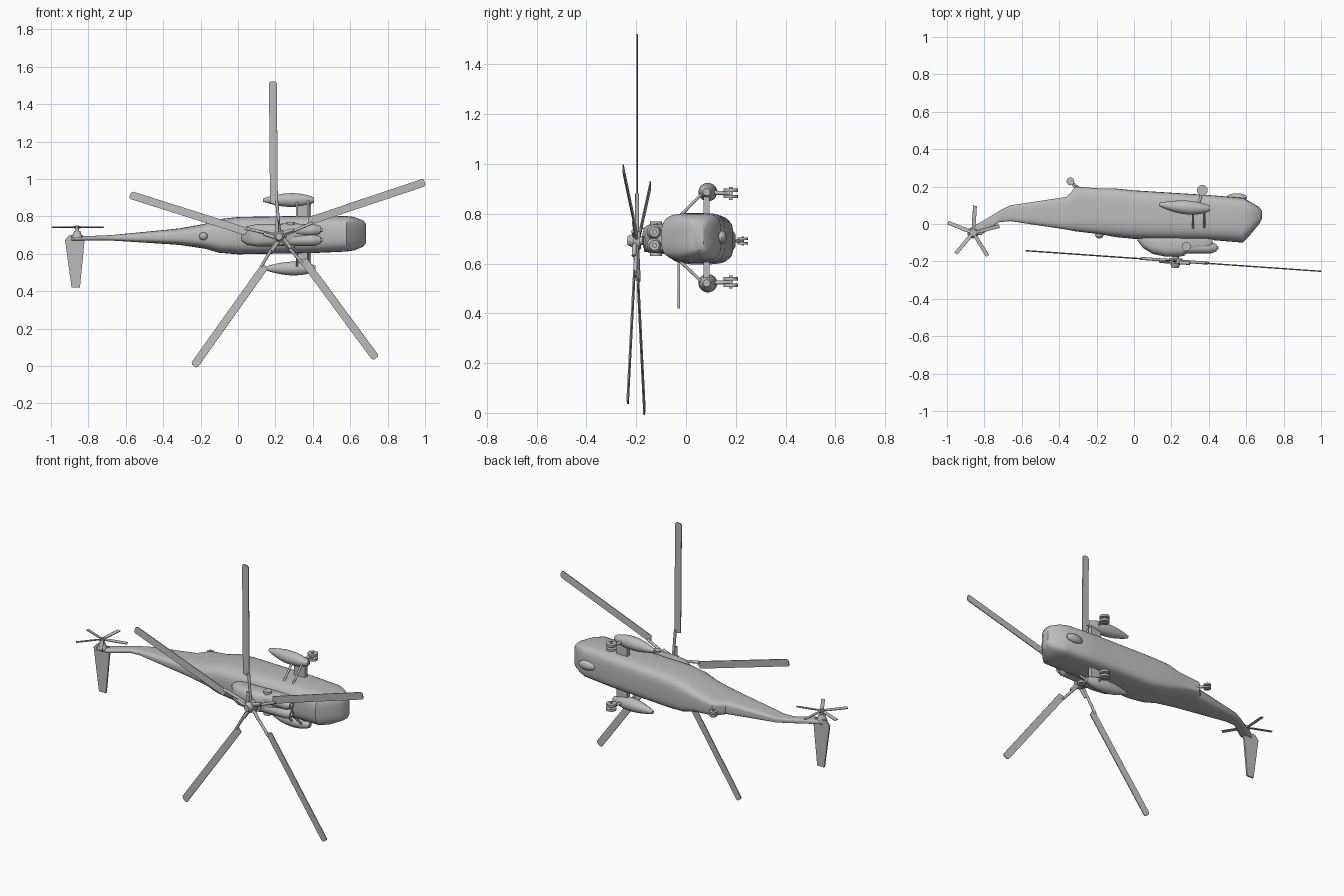
import bpy, bmesh, math
from mathutils import Matrix, Vector

cube = bpy.data.objects.get("Cube")
if cube:
    bpy.data.objects.remove(cube)

colour = (.5, .5, .5, 1)
grey = bpy.data.materials.new("plain grey")
grey.use_nodes = True
grey.diffuse_color = colour
grey.node_tree.nodes["Principled BSDF"].inputs["Base Color"].default_value = colour

ACROSS = Vector((0, 0, 1))
BLADES = range(5)
SIDES = {"left": ACROSS, "right": -ACROSS}


def finish(name, bm):
    bmesh.ops.recalc_face_normals(bm, faces=bm.faces)
    mesh = bpy.data.meshes.new(name)
    bm.to_mesh(mesh)
    bm.free()
    mesh.materials.append(grey)
    part = bpy.data.objects.new(name, mesh)
    bpy.context.collection.objects.link(part)
    bpy.ops.object.select_all(action="DESELECT")
    part.select_set(True)
    bpy.context.view_layer.objects.active = part
    bpy.ops.object.shade_smooth_by_angle(angle=math.radians(35))


def centre_line(x):
    return .7 + .017 * (x - .2)


def rounded(value, power):
    return math.copysign(abs(value) ** (2 / power), value)


def loft(name, stations, roof_power, belly_power, centre=centre_line, sides=32):
    """Skin along x; each station is x, roof y, belly y and half width."""
    bm = bmesh.new()
    rings = []
    for x, roof, belly, width in stations:
        ring = []
        for i in range(sides):
            angle = math.tau * (i + .5) / sides
            down = math.sin(angle)
            power = belly_power if down > 0 else roof_power
            y = (roof + belly) / 2 + (belly - roof) / 2 * rounded(down, power)
            z = centre(x) + width * rounded(math.cos(angle), power)
            ring.append(bm.verts.new((x, y, z)))
        rings.append(ring)
    for ring, following in zip(rings, rings[1:]):
        for i in range(sides):
            j = (i + 1) % sides
            bm.faces.new((ring[i], ring[j], following[j], following[i]))
    bm.faces.new(rings[0])
    bm.faces.new(rings[-1])
    finish(name, bm)


def rod(name, start, end, radius, end_radius=None, sides=16):
    start, end = Vector(start), Vector(end)
    along = end - start
    turn = along.to_track_quat("Z", "Y").to_matrix().to_4x4()
    bm = bmesh.new()
    bmesh.ops.create_cone(bm, cap_ends=True, segments=sides, radius1=radius,
                          radius2=end_radius or radius, depth=along.length,
                          matrix=Matrix.Translation((start + end) / 2) @ turn)
    finish(name, bm)


def ball(name, centre, size):
    bm = bmesh.new()
    bmesh.ops.create_uvsphere(bm, u_segments=20, v_segments=10, radius=1,
                              matrix=Matrix.Translation(centre) @ Matrix.Diagonal((*size, 1)))
    finish(name, bm)


def plate(name, outline, thickness, placement):
    """Flat outline in local xy, thickened along local z."""
    bm = bmesh.new()
    face = bm.faces.new([bm.verts.new((x, y, -thickness / 2)) for x, y in outline])
    extruded = bmesh.ops.extrude_face_region(bm, geom=[face])["geom"]
    raised = [item for item in extruded if isinstance(item, bmesh.types.BMVert)]
    bmesh.ops.translate(bm, vec=(0, 0, thickness), verts=raised)
    bm.transform(placement)
    finish(name, bm)


def twin_wheels(name, centre, radius, gap, thickness):
    rod(name + "_axle", centre - ACROSS * gap, centre + ACROSS * gap, radius / 4)
    for side, outward in SIDES.items():
        inner = centre + outward * (gap - thickness) / 2
        rod(name + "_" + side, inner, inner + outward * thickness, radius)


def spin(degrees, axis):
    return Matrix.Rotation(math.radians(degrees), 4, axis)


# Hull with stepped boat bottom, and tail boom bending into the fin
loft("hull", [
    (.685, .03, .07, .05), (.67, 0, .09, .07), (.62, -.06, .12, .09), (.58, -.1, .14, .095),
    (.4, -.085, .155, .1), (0, -.08, .18, .1), (-.1, -.07, .19, .09), (-.18, -.055, .19, .066),
    (-.31, -.04, .2, .045), (-.36, -.03, .145, .04), (-.66, .015, .1, .016),
    (-.72, .01, .07, .013), (-.82, -.06, .01, .012), (-.89, -.06, -.03, .01)], 3.2, 4.5)

# Roof fairing
deck = -.05
loft("roof_fairing", [
    (.02, -.09, deck, .03), (.05, -.13, deck, .05), (.1, -.16, deck, .06), (.17, -.175, deck, .06),
    (.25, -.175, deck, .06), (.29, -.155, deck, .06), (.4, -.14, deck, .055), (.42, -.11, deck, .05)], 3, 3)

for side, outward in SIDES.items():
    # Engine with intake and exhaust
    engine = Vector((.41, -.127, .7)) + outward * .027
    forward = Vector((.03, 0, 0))
    rod(side + "_engine", engine - forward * 6, engine, .031)
    rod(side + "_intake", engine, engine + forward, .031, .02)
    rod(side + "_intake_hub", engine + forward, engine + forward * 1.4, .01)
    exhaust = Vector((.28, -.12, .7))
    rod(side + "_exhaust", exhaust, exhaust + outward * .07, .024)

    # Float: blunt in front, thin and raised behind
    middle = Vector((.34, .08, .704)) + outward * .183
    sections = []
    for i in range(1, 16):
        t = i / 16
        radius = .037 * math.sin(math.pi * t ** 1.2) ** .65
        height = .083 + .024 * (1 - t) ** 2
        sections.append((.12 + t * .31 - outward.z * .005, height - radius, height + radius, radius))
    loft(side + "_float", sections, 2, 2, lambda x: middle.z)

    # Float pylon and braces
    plate(side + "_float_pylon", [(.32, .07), (.39, .07), (.39, .095), (.32, .095)], .11,
          Matrix.Translation(ACROSS * .7 + outward * .13))
    for x in (.315, .375):
        rod(side + "_brace", (x, .07, middle.z), Vector((x, -.03, .7)) + outward * .085, .006)

    # Main wheels
    wheels = Vector((.365, .18, middle.z)) - outward * .005
    rod(side + "_wheel_leg", middle, wheels, .008)
    twin_wheels(side + "_wheel", wheels, .029, .026, .013)

# Tail wheel
tail_wheel = Vector((-.34, .228, .69))
for x in (-.29, -.31):
    rod("tail_wheel_leg", (x, .19, tail_wheel.z), tail_wheel, .006)
twin_wheels("tail_wheel", tail_wheel, .021, .018, .01)

# Blister under the nose and beacon on the spine
ball("nose_blister", (.55, .142, centre_line(.55)), (.055, .022, .027))
ball("spine_beacon", (-.185, -.057, centre_line(-.185)), (.023, .02, .021))

# Main rotor on a mast tilted with the hull
hub = Matrix.Translation((.222, -.197, .692)) @ spin(-4, "Z") @ spin(90, "X")
for name, low, high, radius, end_radius in (
        ("rotor_mast", -.06, .02, .018, .018), ("swash_plate", -.04, -.03, .045, .045),
        ("rotor_head", -.014, .014, .036, .036), ("rotor_cap", .014, .038, .028, .018)):
    rod(name, hub @ (ACROSS * low), hub @ (ACROSS * high), radius, end_radius)
for i in BLADES:
    turn = hub @ spin(18.3 + i * 360 / len(BLADES), "Z")
    rod("blade_arm", turn @ Vector((.02, 0, 0)), turn @ Vector((.19, .014, 0)), .008)
    rod("blade_damper", turn @ Vector((.025, .012, .008)), turn @ Vector((.085, .012, .008)), .009)
    plate("rotor_blade", [(.165, .008), (.82, .01), (.83, .02), (.83, .045), (.82, .052), (.18, .05)],
          .005, turn @ spin(3, "X"))

# Tail rotor on the left of the fin
fin_tip = Vector((-.86, -.047, .742))
rod("tail_rotor_shaft", fin_tip - ACROSS * .06, fin_tip + ACROSS * .01, .01)
rod("tail_gearbox", fin_tip - ACROSS * .057, fin_tip - ACROSS * .02, .03, .016)
rod("tail_rotor_hub", fin_tip - ACROSS * .007, fin_tip + ACROSS * .006, .018)
for i in BLADES:
    turn = Matrix.Translation(fin_tip) @ spin(14 + i * 360 / len(BLADES), "Z") @ spin(9, "X")
    plate("tail_rotor_blade", [(0, -.005), (.04, -.01), (.145, -.01), (.145, .01), (.04, .01), (0, .005)],
          .004, turn)

# Single stabiliser on the right of the fin
plate("stabiliser", [(-.925, .675), (-.9, .7), (-.83, .7), (-.82, .675), (-.845, .42), (-.89, .42)],
      .01, Matrix.Translation((0, -.03, 0)) @ spin(90, "X"))
